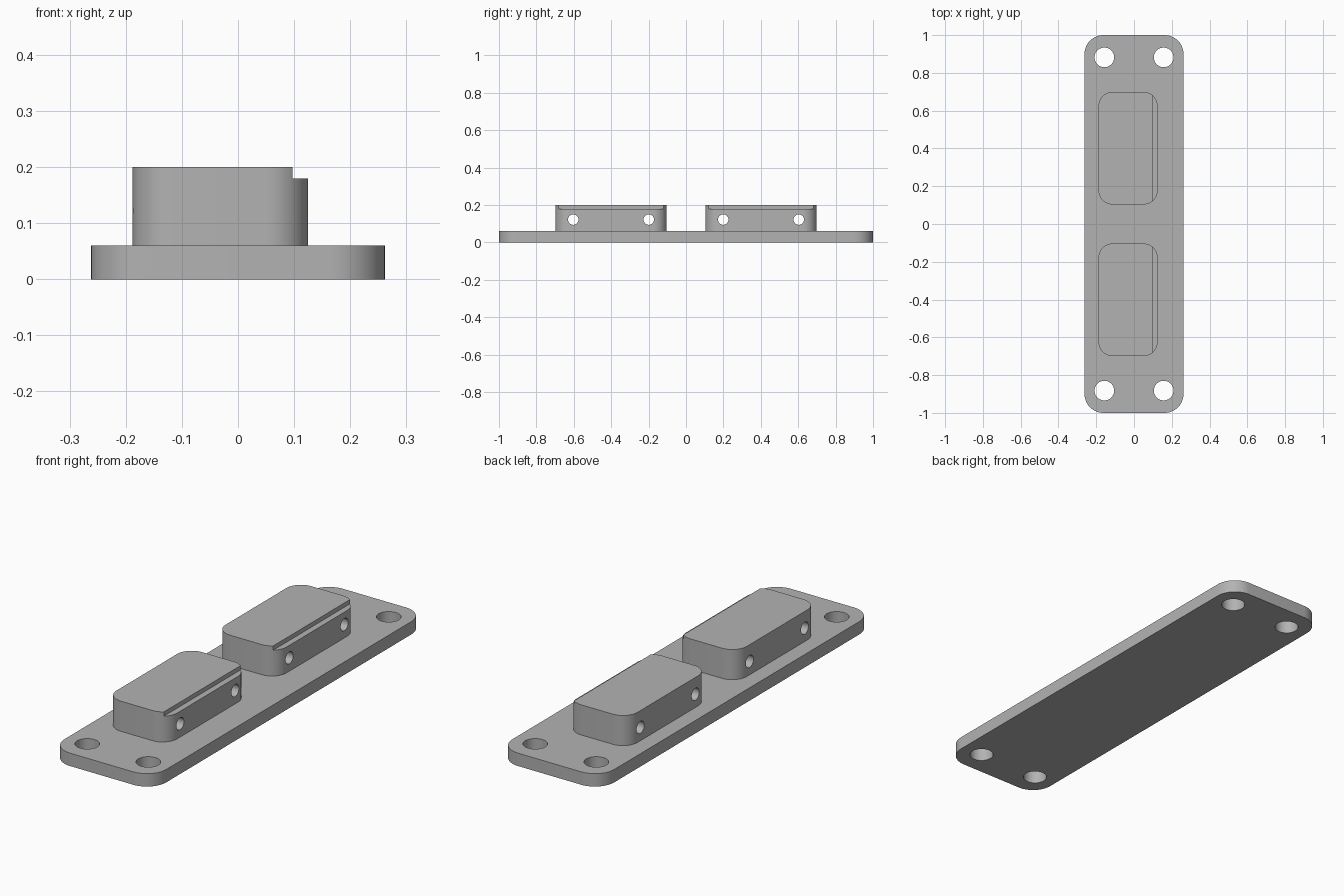
import bpy, bmesh, math
from mathutils import Matrix

cube = bpy.data.objects.get("Cube")
if cube:
    bpy.data.objects.remove(cube, do_unlink=True)

grey = bpy.data.materials.new("plain grey")
grey.use_nodes = True
colour = (0.45, 0.45, 0.45, 1)
grey.diffuse_color = colour
grey.node_tree.nodes["Principled BSDF"].inputs["Base Color"].default_value = colour


def link(name, bm):
    bmesh.ops.recalc_face_normals(bm, faces=bm.faces)
    mesh = bpy.data.meshes.new(name)
    bm.to_mesh(mesh)
    bm.free()
    mesh.materials.append(grey)
    obj = bpy.data.objects.new(name, mesh)
    bpy.context.collection.objects.link(obj)
    return obj


def rounded_slab(name, x0, x1, y0, y1, z0, z1, radius, steps=12):
    """Extruded rectangle with rounded vertical corners."""
    bm = bmesh.new()
    centres = [(x1 - radius, y1 - radius), (x0 + radius, y1 - radius),
               (x0 + radius, y0 + radius), (x1 - radius, y0 + radius)]
    ring = []
    for corner, (cx, cy) in enumerate(centres):
        for i in range(steps + 1):
            a = (corner + i / steps) * math.pi / 2
            ring.append(bm.verts.new((cx + radius * math.cos(a), cy + radius * math.sin(a), z0)))
    face = bm.faces.new(ring)
    top = bmesh.ops.extrude_face_region(bm, geom=[face])["geom"]
    bmesh.ops.translate(bm, vec=(0, 0, z1 - z0),
                        verts=[v for v in top if isinstance(v, bmesh.types.BMVert)])
    return link(name, bm)


def drill(name, places, radius, along_x=False):
    """Cutter made of one cylinder for each hole."""
    bm = bmesh.new()
    turn = Matrix.Rotation(math.pi / 2, 4, 'Y') if along_x else Matrix()
    for place in places:
        bmesh.ops.create_cone(bm, cap_ends=True, segments=48, radius1=radius, radius2=radius,
                              depth=1, matrix=Matrix.Translation(place) @ turn)
    return link(name, bm)


def box(name, centre, size):
    bm = bmesh.new()
    bmesh.ops.create_cube(bm, size=1, matrix=Matrix.Translation(centre) @ Matrix.Diagonal((*size, 1)))
    return link(name, bm)


def cut(obj, *cutters):
    bpy.context.view_layer.objects.active = obj
    for cutter in cutters:
        mod = obj.modifiers.new("cut", 'BOOLEAN')
        mod.operation = 'DIFFERENCE'
        mod.solver = 'EXACT'
        mod.object = cutter
        bpy.ops.object.modifier_apply(modifier=mod.name)
        bpy.data.objects.remove(cutter, do_unlink=True)
    bpy.ops.object.select_all(action='DESELECT')
    obj.select_set(True)
    bpy.ops.object.shade_smooth_by_angle(angle=math.radians(30))


# Base plate with four mounting holes
plate = rounded_slab("base_plate", -0.262, 0.262, -1, 1, 0, 0.06, 0.1)
cut(plate, drill("mounting_holes", [(x, y, 0) for x in (-0.157, 0.157) for y in (-0.882, 0.882)], 0.052))

# Raised blocks, each with a stepped top edge and two cross holes
for name, y in (("front_block", -0.401), ("back_block", 0.401)):
    block = rounded_slab(name, -0.188, 0.125, y - 0.298, y + 0.298, 0.06, 0.2, 0.075)
    cut(block,
        box("step_cutter", (0.197, y, 0.23), (0.2, 0.8, 0.1)),
        drill("cross_holes", [(0, y + s * 0.202, 0.122) for s in (-1, 1)], 0.028, True))
